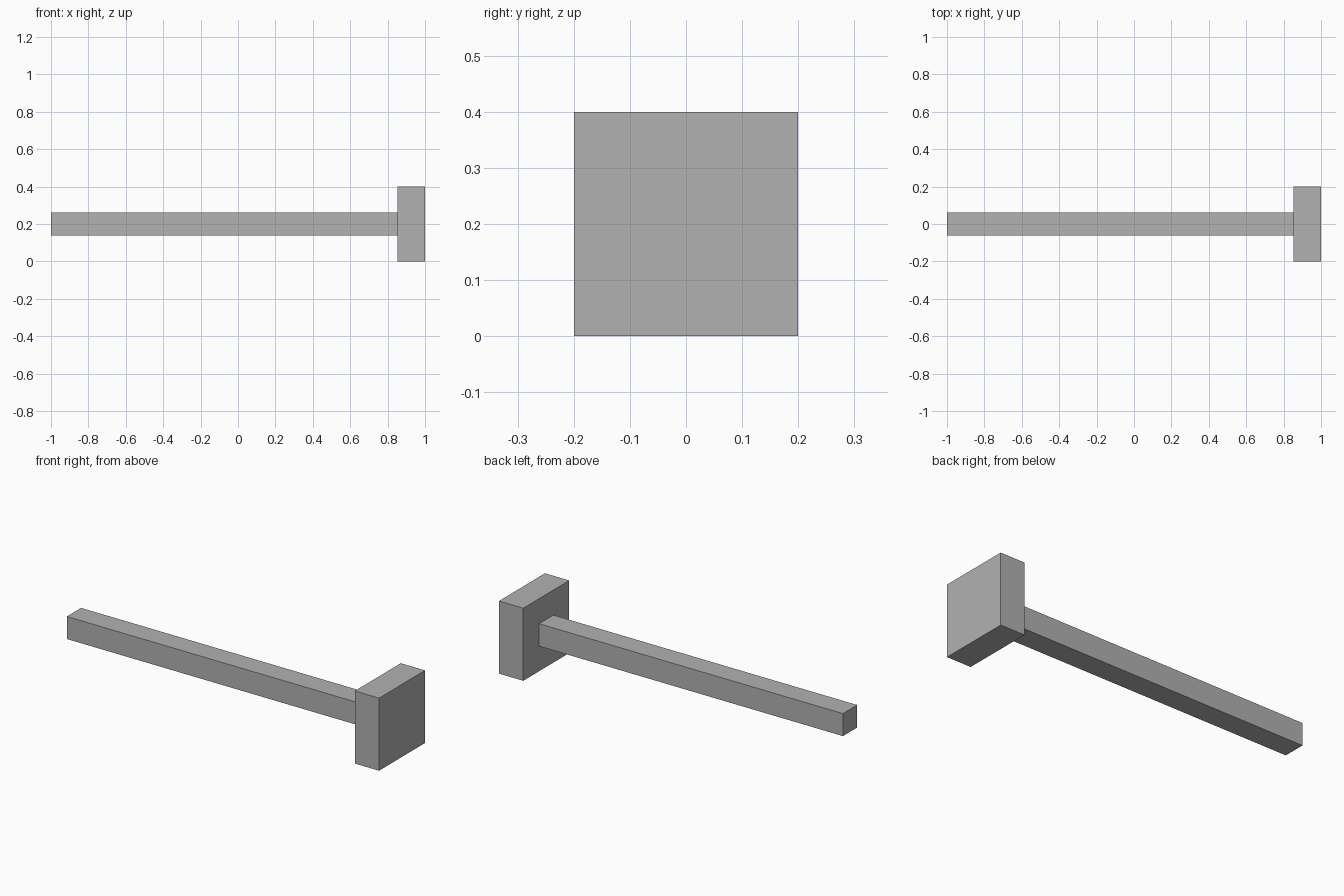
import bpy

if "Cube" in bpy.data.objects:
    bpy.data.objects.remove(bpy.data.objects["Cube"])

grey = bpy.data.materials.new("plain_grey")
grey.diffuse_color = (0.445, 0.445, 0.445, 1.0)
grey.use_nodes = True
grey.node_tree.nodes["Principled BSDF"].inputs["Base Color"].default_value = grey.diffuse_color


def box(name, lo, hi):
    """Axis-aligned box between two corners."""
    centre = [(a + b) / 2 for a, b in zip(lo, hi)]
    bpy.ops.mesh.primitive_cube_add(size=1, location=centre)
    ob = bpy.context.object
    ob.name = name
    ob.scale = [b - a for a, b in zip(lo, hi)]
    bpy.ops.object.transform_apply(location=False, rotation=False, scale=True)
    ob.data.materials.append(grey)
    return ob


MID = 0.2         # height of the shaft axis
HEAD = 0.2        # half width of the square head
SHAFT = 0.062     # half width of the square shaft
JOINT = 0.852     # where shaft meets head

# Square head plate
box("head", (JOINT, -HEAD, MID - HEAD), (1.0, HEAD, MID + HEAD))

# Long square shaft, ending against the back of the head
box("shaft", (-1.0, -SHAFT, MID - SHAFT), (JOINT, SHAFT, MID + SHAFT))
